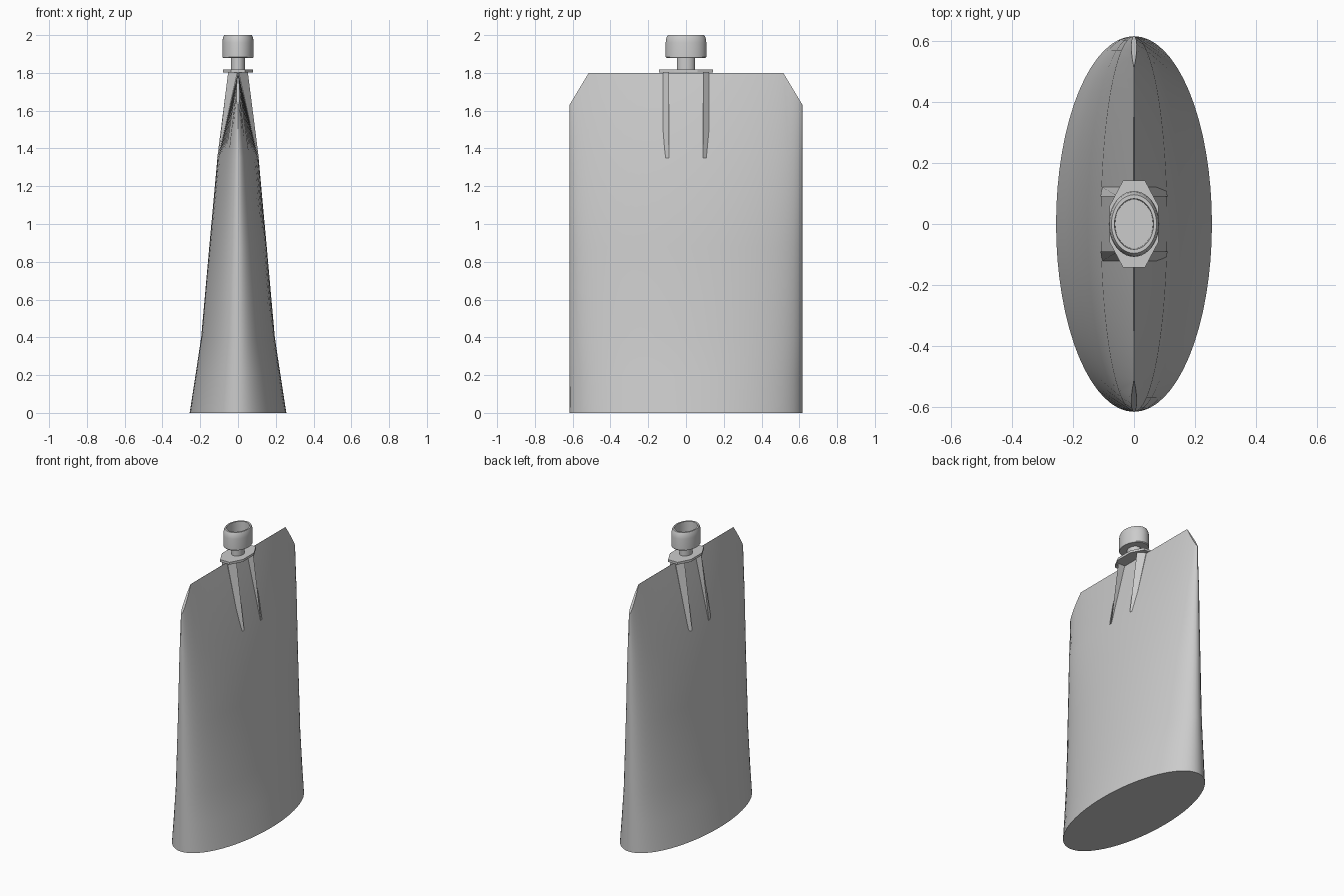
import bpy, bmesh, math
from mathutils import Vector

if "Cube" in bpy.data.objects:
    bpy.data.objects.remove(bpy.data.objects["Cube"])

grey = bpy.data.materials.new("light_grey")
grey.diffuse_color = (0.6, 0.6, 0.6, 1)
grey.use_nodes = True
grey.node_tree.nodes["Principled BSDF"].inputs["Base Color"].default_value = grey.diffuse_color


def finish(name, bm, smooth=True):
    bmesh.ops.recalc_face_normals(bm, faces=bm.faces)
    me = bpy.data.meshes.new(name)
    bm.to_mesh(me)
    bm.free()
    me.materials.append(grey)
    ob = bpy.data.objects.new(name, me)
    bpy.context.collection.objects.link(ob)
    if smooth:
        bpy.ops.object.select_all(action='DESELECT')
        ob.select_set(True)
        bpy.context.view_layer.objects.active = ob
        bpy.ops.object.shade_smooth_by_angle(angle=math.radians(30))
    return ob


def ellipse(rx, ry, z, n):
    return [(rx * math.cos(2 * math.pi * i / n), ry * math.sin(2 * math.pi * i / n), z)
            for i in range(n)]


def loft(rings):
    """Skin a stack of equal-length rings and close both ends."""
    bm = bmesh.new()
    vs = [[bm.verts.new(p) for p in r] for r in rings]
    n = len(vs[0])
    for a, b in zip(vs, vs[1:]):
        for i in range(n):
            j = (i + 1) % n
            bm.faces.new((a[i], a[j], b[j], b[i]))
    bm.faces.new(vs[0][::-1])
    bm.faces.new(vs[-1])
    return bm


# Pouch body: elliptical base pinched to a flat seam, top corners cut off
profile = [(0.256, 0), (0.225, 0.2), (0.195, 0.4), (0.152, 0.88), (0.109, 1.35), (0.001, 1.8)]
bm = loft([ellipse(rx, 0.617, z, 64) for rx, z in profile])
for s in (-1, 1):
    geom = bm.verts[:] + bm.edges[:] + bm.faces[:]
    bmesh.ops.bisect_plane(bm, geom=geom, plane_co=Vector((0, s * 0.617, 1.63)),
                           plane_no=Vector((0, s * 0.17, 0.102)), clear_outer=True)
    bmesh.ops.holes_fill(bm, edges=[e for e in bm.edges if e.is_boundary], sides=0)
finish("pouch_body", bm)

# Spout fins: wedges tapering down into the body
for s, side in ((-1, "front"), (1, "back")):
    def section(r, b, z):
        return [(-r, s * 0.09, z), (r, s * 0.09, z), (b, s * 0.122, z), (-b, s * 0.122, z)]
    finish("spout_fin_" + side,
           loft([section(0.11, 0.105, 1.35), section(0.052, 0.004, 1.803)]), False)

# Spout flange: elongated eight-sided plate
outline = [(0.08, -0.06), (0.08, 0.06), (0.036, 0.143), (-0.036, 0.143),
           (-0.08, 0.06), (-0.08, -0.06), (-0.036, -0.143), (0.036, -0.143)]
finish("spout_flange", loft([[(x, y, z) for x, y in outline] for z in (1.802, 1.818)]), False)

# Spout neck
finish("spout_neck", loft([ellipse(0.038, 0.048, z, 24) for z in (1.81, 1.91)]))

# Cap: oval cup with a rounded rim and a recessed top
cap = [(0.036, 1.88), (0.08, 1.88), (0.083, 1.885), (0.083, 1.96), (0.08, 1.985),
       (0.074, 2.0), (0.064, 2.0), (0.062, 1.91)]
finish("screw_cap", loft([ellipse(r, r * 1.3, z, 40) for r, z in cap]))
